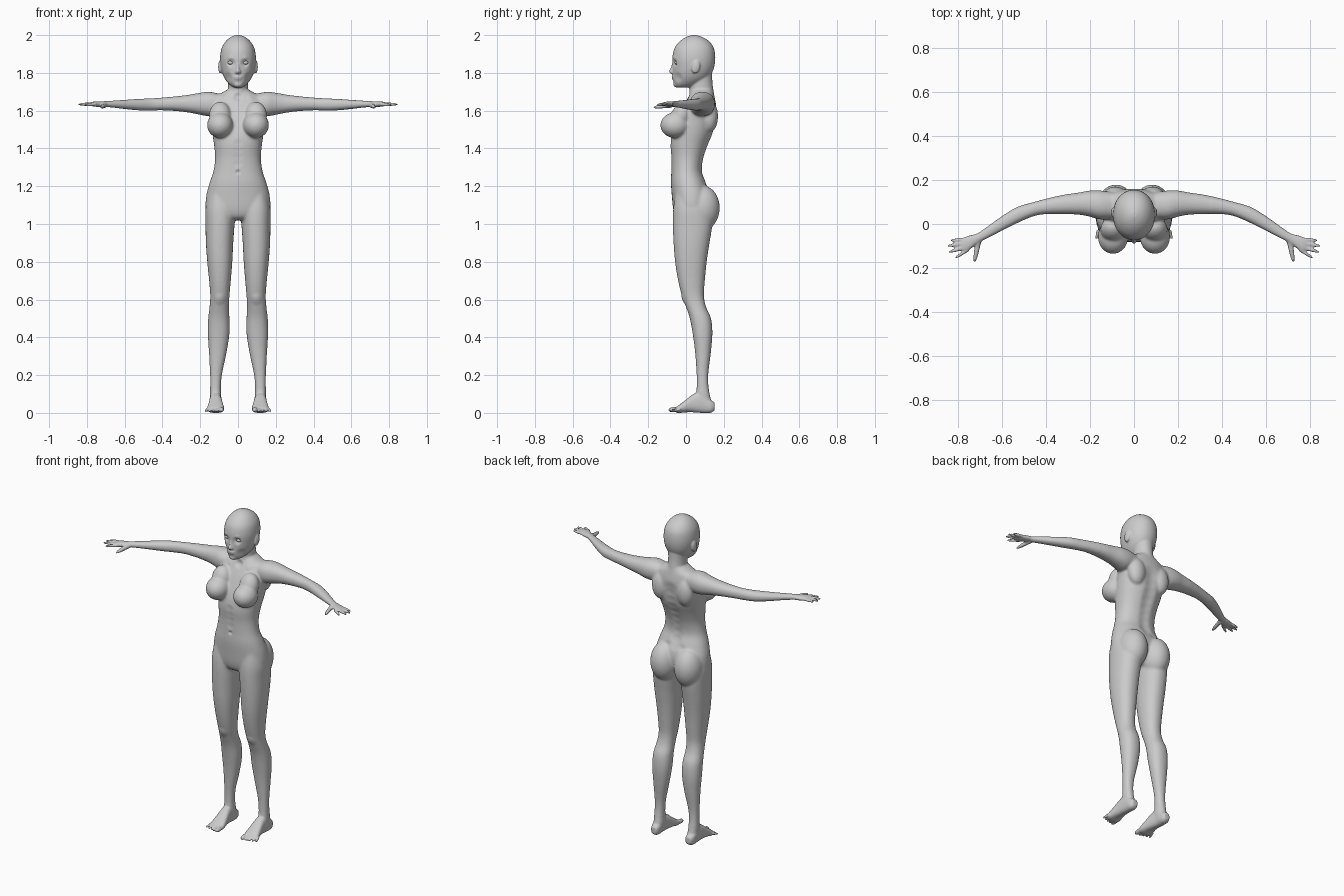
import bpy, bmesh, math
from mathutils import Vector, Matrix

bm = bmesh.new()


def catmull(a, b, c, d, t):
    return 0.5 * (2*b + (c-a)*t + (2*a-5*b+4*c-d)*t*t + (3*b-a-3*c+d)*t**3)


def loft(axis, sections, side=1, p=2.2, n=32, sub=4):
    """Closed skin through sections (t, a0, a1, b0, b1); a/b are the extents across the axis."""
    m = len(sections)
    rows = []
    for i in range(m - 1):
        q = [sections[max(0, min(m-1, i+k))] for k in (-1, 0, 1, 2)]
        rows += [[catmull(*v, j/sub) for v in zip(*q)] for j in range(sub)]
    rows.append(sections[-1])
    rings = []
    for t, a0, a1, b0, b1 in rows:
        ring = []
        for k in range(n):
            c, s = math.cos(2*math.pi*k/n), math.sin(2*math.pi*k/n)
            a = (a0+a1)/2 + (a1-a0)/2 * math.copysign(abs(c)**(2/p), c)
            b = (b0+b1)/2 + (b1-b0)/2 * math.copysign(abs(s)**(2/p), s)
            x, y, z = {'x': (t, a, b), 'y': (a, t, b), 'z': (a, b, t)}[axis]
            ring.append(bm.verts.new((x*side, y, z)))
        rings.append(ring)
    faces = [bm.faces.new(rings[0]), bm.faces.new(rings[-1])]
    for r0, r1 in zip(rings, rings[1:]):
        faces += [bm.faces.new((r0[k], r0[(k+1) % n], r1[(k+1) % n], r1[k])) for k in range(n)]
    bmesh.ops.recalc_face_normals(bm, faces=faces)


def sym(rows):
    return [(z, -w, w, f, b) for z, w, f, b in rows]


def ellipsoid(c, r, tilt=0, side=1):
    mat = (Matrix.Translation((c[0]*side, c[1], c[2])) @ Matrix.Rotation(tilt, 4, 'X')
           @ Matrix.Diagonal((*r, 1)))
    bmesh.ops.create_uvsphere(bm, u_segments=32, v_segments=20, radius=1, matrix=mat)


def digit(axis, p0, p1, r0, r1, side):
    """Tapered finger or toe between two points, rounded at the tip."""
    p0, p1 = Vector(p0), Vector(p1)
    rows = []
    for f, k in ((0, 1), (.35, .95), (.5, 1.03), (.75, .95), (.92, .75), (1, .3)):
        c = p0.lerp(p1, f)
        r = (r0 + (r1-r0)*f) * k
        t, a, b = {'x': (c.x, c.y, c.z), 'y': (c.y, c.x, c.z)}[axis]
        rows.append((t, a-r, a+r, b-r, b+r))
    loft(axis, rows, side, p=2, n=14, sub=2)


# Trunk
loft('z', sym([(1.02, .05, -.03, .07), (1.04, .12, -.055, .10), (1.08, .168, -.068, .125),
               (1.15, .168, -.075, .13), (1.22, .15, -.08, .108), (1.28, .130, -.078, .087),
               (1.35, .121, -.078, .095), (1.42, .127, -.083, .12), (1.48, .136, -.075, .145),
               (1.55, .145, -.05, .157), (1.62, .152, -.018, .16), (1.67, .13, .01, .152),
               (1.69, .095, .02, .147), (1.715, .05, .03, .14)]), n=48)
# Neck
loft('z', sym([(1.62, .07, .0, .155), (1.67, .062, .008, .152), (1.70, .054, .018, .147),
               (1.75, .052, .022, .14), (1.82, .055, .03, .138)]), p=2)
# Head
loft('z', sym([(1.722, .02, -.052, .02), (1.735, .042, -.062, .06), (1.76, .064, -.067, .105),
               (1.79, .080, -.069, .132), (1.83, .091, -.070, .149), (1.88, .095, -.072, .155),
               (1.93, .087, -.061, .148), (1.965, .067, -.035, .125), (1.988, .041, -.003, .09),
               (2.0, .012, .03, .055)]), p=2.1, n=48)
# Nose, lips and chin
loft('z', sym([(1.793, .010, -.075, -.04), (1.800, .017, -.087, -.04), (1.808, .015, -.090, -.04),
               (1.83, .009, -.080, -.04), (1.86, .008, -.071, -.04)]), p=2, n=16)
ellipsoid((0, -.064, 1.779), (.024, .012, .006))
ellipsoid((0, -.063, 1.768), (.020, .012, .006))
ellipsoid((0, -.052, 1.738), (.022, .015, .014))

for s in (1, -1):
    ellipsoid((.094, .052, 1.832), (.011, .022, .036), -.2, s)      # ear
    ellipsoid((.095, -.058, 1.523), (.069, .078, .068), 0, s)       # breast
    ellipsoid((.095, -.025, 1.575), (.058, .052, .075), -.35, s)    # upper chest
    ellipsoid((.082, .085, 1.085), (.083, .094, .12), 0, s)         # buttock
    ellipsoid((.085, .125, 1.57), (.055, .045, .085), 0, s)         # shoulder blade
    # Leg
    loft('z', [(.02, .092, .146, .06, .145), (.07, .088, .148, .05, .132), (.12, .09, .148, .055, .122),
               (.2, .085, .148, .056, .118), (.32, .06, .154, .048, .132), (.42, .045, .16, .035, .14),
               (.5, .045, .158, .02, .133), (.56, .048, .151, .0, .107), (.62, .045, .147, -.022, .095),
               (.7, .038, .153, -.042, .10), (.8, .03, .163, -.058, .11), (.9, .025, .17, -.066, .125),
               (1.0, .018, .172, -.07, .14), (1.08, .015, .172, -.068, .135),
               (1.16, .04, .155, -.055, .11)], s)
    # Foot
    loft('y', [(.152, .10, .135, .015, .055), (.13, .092, .147, 0, .07), (.08, .09, .15, 0, .11),
               (.04, .085, .152, .003, .10), (0, .078, .158, .003, .07), (-.03, .073, .163, 0, .047),
               (-.048, .075, .161, 0, .034), (-.056, .082, .155, .005, .026)], s, p=2.5)
    # Toes
    for i in range(5):
        r = .0145 if i == 0 else .0095 - .0004*i
        x = .088 if i == 0 else .093 + .0178*i - .001
        digit('y', (x, -.03, .02), (x + .002*i, -.093 + .006*i, r + .001), r, r*.9, s)
    # Arm and palm
    loft('x', [(.08, .03, .14, 1.60, 1.685), (.15, .02, .152, 1.572, 1.70), (.2, .033, .152, 1.578, 1.695),
               (.25, .042, .143, 1.588, 1.686), (.32, .045, .133, 1.597, 1.677),
               (.4, .045, .114, 1.602, 1.669), (.46, .034, .098, 1.601, 1.665),
               (.53, .004, .077, 1.602, 1.662), (.6, -.031, .035, 1.609, 1.657),
               (.66, -.062, -.008, 1.616, 1.653), (.71, -.088, -.042, 1.62, 1.65),
               (.74, -.112, -.05, 1.62, 1.649), (.765, -.126, -.058, 1.622, 1.648),
               (.782, -.122, -.068, 1.627, 1.644)], s)
    # Fingers and thumb
    for p0, p1 in (((.75, -.115, 1.634), (.812, -.154, 1.63)), ((.76, -.104, 1.636), (.842, -.128, 1.633)),
                   ((.76, -.086, 1.636), (.847, -.100, 1.633)), ((.755, -.069, 1.635), (.832, -.075, 1.632))):
        digit('x', p0, p1, .0105, .0075, s)
    digit('y', (.705, -.075, 1.63), (.724, -.174, 1.617), .015, .0085, s)

mesh = bpy.data.meshes.new("body")
bm.to_mesh(mesh)
bm.free()
body = bpy.data.objects.new("body", mesh)
bpy.context.collection.objects.link(body)
bpy.context.view_layer.objects.active = body
body.select_set(True)

# Fuse the parts into one skin
rm = body.modifiers.new("fuse", 'REMESH')
rm.mode = 'VOXEL'
rm.voxel_size = .005
bpy.ops.object.modifier_apply(modifier="fuse")

# Blend the joins, more on the trunk than on the face, hands and feet
trunk = body.vertex_groups.new(name="trunk")
trunk.add([v.index for v in body.data.vertices
           if abs(v.co.x) < .35 and .12 < v.co.z < 1.715], 1, 'REPLACE')
for group, count in (("trunk", 22), ("", 4)):
    sm = body.modifiers.new("blend", 'SMOOTH')
    sm.factor, sm.iterations, sm.vertex_group = .5, count, group
    bpy.ops.object.modifier_apply(modifier=sm.name)

# Soft sculpted hollows and ridges, mirrored: (centre, radius, push)
brushes = [((.038, -.064, 1.853), .03, (0, .012, 0)),        # eye socket
           ((.04, -.06, 1.875), .022, (0, -.003, 0)),        # brow
           ((.055, -.045, 1.775), .035, (-.003, .005, 0)),   # cheek hollow
           ((0, -.078, 1.275), .016, (0, .008, 0)),          # navel
           ((0, .01, 1.672), .03, (0, .010, 0)),             # throat pit
           ((.07, .004, 1.672), .03, (0, -.005, 0)),         # collarbone
           ((.105, .0, 1.66), .03, (0, -.005, 0)),
           ((.098, -.02, .60), .04, (0, -.005, 0)),          # kneecap
           ((.05, .11, 1.2), .03, (0, -.004, 0))]            # lower-back dimple
for i in range(9):
    brushes.append(((0, .10 + .006*i, 1.22 + .045*i), .055, (0, -.007, 0)))    # spine groove
for i in range(4):
    brushes.append(((0, -.08, 1.32 + .035*i), .03, (0, .003, 0)))              # midline
brushes = [(Vector(c), r, Vector(d)) for c, r, d in brushes]
for v in body.data.vertices:
    q = Vector((abs(v.co.x), v.co.y, v.co.z))
    sx = 1 if v.co.x >= 0 else -1
    for c, r, d in brushes:
        if abs(q.z - c.z) < r:
            k = (q - c).length_squared / (r*r)
            if k < 1:
                w = (1-k)**2
                v.co += Vector((d.x*sx, d.y, d.z)) * w
bpy.ops.object.shade_smooth()

# Eyes
for s, side in ((1, "left"), (-1, "right")):
    bpy.ops.mesh.primitive_uv_sphere_add(segments=24, ring_count=16, radius=.016,
                                         location=(.038*s, -.044, 1.854))
    eye = bpy.context.object
    eye.name = side + "_eye"
    eye.scale = (1.1, 1, .7)
    bpy.ops.object.shade_smooth()
